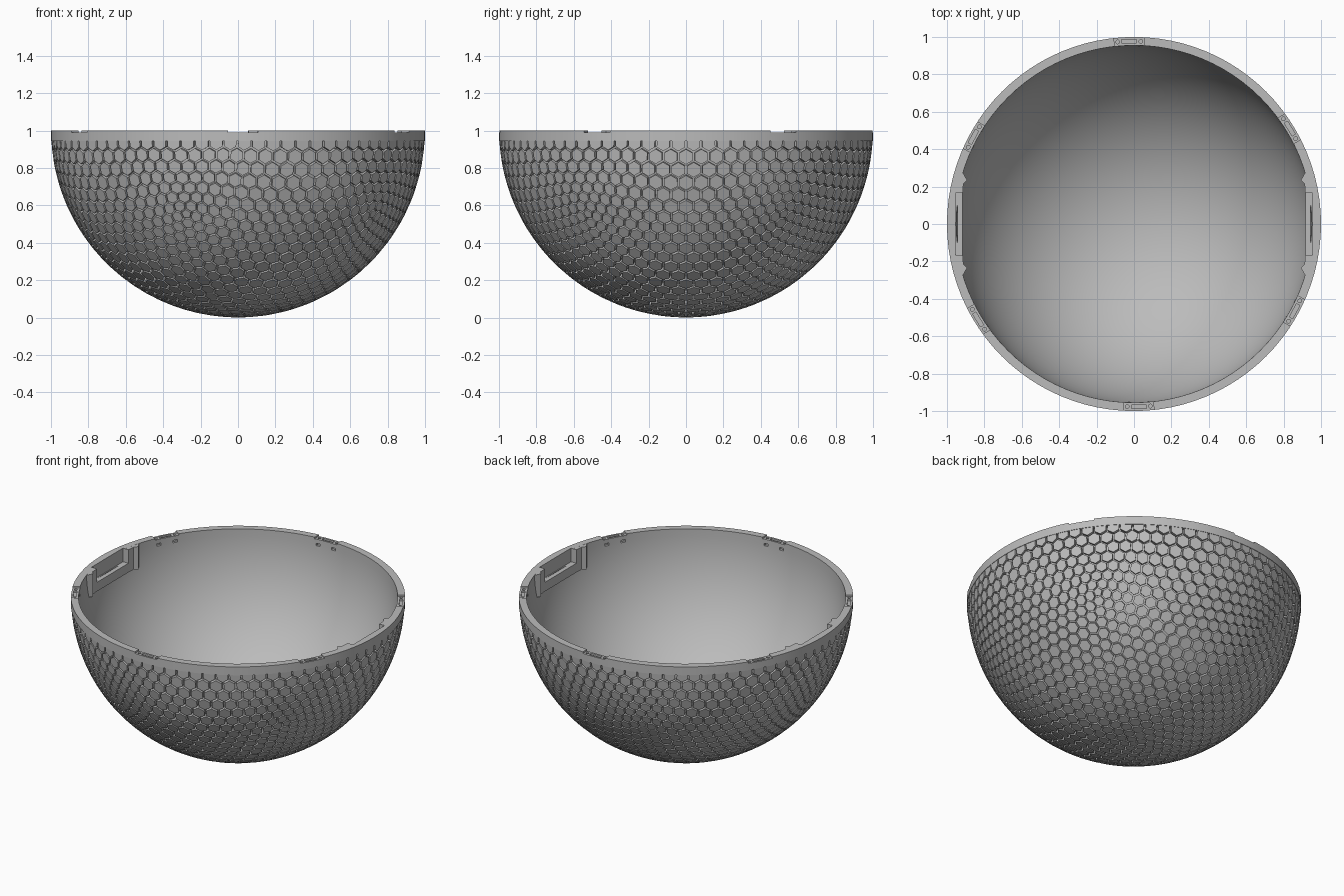
import bpy, bmesh
from math import sin, cos, pi, radians, asin
from mathutils import Matrix, Vector

if "Cube" in bpy.data.objects:
    bpy.data.objects.remove(bpy.data.objects["Cube"])

OUTER, GROOVE, INNER = 1.0, 0.974, 0.955   # radii of tiles, groove floor, cavity
RIM_Z = 0.945                              # underside of the plain rim band
CENTRE = Vector((0, 0, 1))

grey = bpy.data.materials.new("grey_plastic")
grey.use_nodes = True
grey.diffuse_color = (0.5, 0.5, 0.5, 1)
bsdf = next(n for n in grey.node_tree.nodes if n.type == 'BSDF_PRINCIPLED')
bsdf.inputs["Base Color"].default_value = grey.diffuse_color


def make_object(name, bm):
    bmesh.ops.recalc_face_normals(bm, faces=bm.faces)
    mesh = bpy.data.meshes.new(name)
    bm.to_mesh(mesh)
    bm.free()
    mesh.materials.append(grey)
    ob = bpy.data.objects.new(name, mesh)
    bpy.context.collection.objects.link(ob)
    return ob


def add_box(bm, low, high, turn=0.0):
    low, high = Vector(low), Vector(high)
    size = Matrix.Diagonal((*(high - low), 1))
    bmesh.ops.create_cube(bm, size=1, matrix=Matrix.Rotation(turn, 4, 'Z')
                          @ Matrix.Translation((low + high) / 2) @ size)


def add_prism(bm, outline, z0, z1):
    face = bm.faces.new([bm.verts.new((x, y, z0)) for x, y in outline])
    top = bmesh.ops.extrude_face_region(bm, geom=[face])["geom"]
    for v in top:
        if isinstance(v, bmesh.types.BMVert):
            v.co.z = z1


def cut(ob, cutter_bm):
    cutter = make_object("cutter", cutter_bm)
    cutter.hide_render = True
    mod = ob.modifiers.new("cut", 'BOOLEAN')
    mod.operation, mod.solver, mod.object = 'DIFFERENCE', 'EXACT', cutter
    bpy.context.view_layer.update()
    graph = bpy.context.evaluated_depsgraph_get()
    mesh = bpy.data.meshes.new_from_object(ob.evaluated_get(graph))
    ob.modifiers.clear()
    ob.data = mesh
    bpy.data.objects.remove(cutter)


# Bowl shell with the plain rim band, revolved from its section
def arc(radius, top, steps=32):
    end = asin((1 - top) / radius)
    angles = [pi / 2 + (end - pi / 2) * i / steps for i in range(steps + 1)]
    points = [(radius * cos(a), 1 - radius * sin(a)) for a in angles]
    points[0] = (0, 1 - radius)
    return points


section = arc(GROOVE, RIM_Z) + [(OUTER, RIM_Z), (OUTER, 1)] + arc(INNER, 1)[::-1]
bm = bmesh.new()
verts = [bm.verts.new((r, 0, z)) for r, z in section]
edges = [bm.edges.new(pair) for pair in zip(verts, verts[1:])]
bmesh.ops.spin(bm, geom=verts + edges, axis=(0, 0, 1), cent=(0, 0, 0),
               angle=2 * pi, steps=96, use_merge=False)
bmesh.ops.remove_doubles(bm, verts=bm.verts, dist=1e-4)
shell = make_object("bowl_shell", bm)

# Shallow notches in the rim top, and the two latch slots
notch_angles = [radians(31.5 + 60 * i) for i in range(6)]
bm = bmesh.new()
for a in notch_angles:
    add_box(bm, (0.9, -0.08, 0.99), (1.1, 0.08, 1.05), a)
for a in (0, pi):
    add_box(bm, (0.85, -0.165, 0.91), (0.955, 0.165, 1.05), a)
cut(shell, bm)

# Screw holes, key slots and small wall holes at every notch
bm = bmesh.new()
for a in notch_angles:
    add_box(bm, (0.967, -0.04, 0.978), (0.987, 0.04, 1.02), a)
    for side in (-1, 1):
        spot = Matrix.Rotation(a, 4, 'Z') @ Matrix.Translation((0.975, 0.062 * side, 0.995))
        bmesh.ops.create_cone(bm, cap_ends=True, segments=16, radius1=0.01,
                              radius2=0.01, depth=0.05, matrix=spot)
        add_box(bm, (0.92, 0.055 * side - 0.014, 0.947),
                (0.967, 0.055 * side + 0.014, 0.963), a)
cut(shell, bm)

bpy.ops.object.select_all(action='DESELECT')
shell.select_set(True)
bpy.context.view_layer.objects.active = shell
bpy.ops.object.shade_smooth_by_angle(angle=radians(30))

# Raised hexagon tiles: one shrunken cell round each point of a geodesic ball
ball = bmesh.new()
bmesh.ops.create_icosphere(ball, subdivisions=5, radius=1)
bm = bmesh.new()
for v in ball.verts:
    if v.co.z > 0.02:
        continue
    axis = v.co.normalized()
    east = axis.orthogonal().normalized()
    north = axis.cross(east)
    corners = [f.calc_center_median().normalized() for f in v.link_faces]
    corners.sort(key=lambda c: Vector((c.dot(east), c.dot(north))).angle_signed(Vector((1, 0))))
    corners = [axis.lerp(c, 0.86).normalized() for c in corners]
    top = [bm.verts.new(CENTRE + c * (OUTER - 0.001)) for c in corners]
    base = [bm.verts.new(CENTRE + c * (GROOVE - 0.004)) for c in corners]
    bm.faces.new(top)
    for i in range(len(top)):
        bm.faces.new((top[i - 1], top[i], base[i], base[i - 1]))
ball.free()
bmesh.ops.bisect_plane(bm, geom=bm.verts[:] + bm.edges[:] + bm.faces[:],
                       plane_co=(0, 0, RIM_Z + 0.001), plane_no=(0, 0, 1), clear_outer=True)
bmesh.ops.recalc_face_normals(bm, faces=bm.faces)
# Open-backed tiles: make each one face away from the ball centre
for f in bm.faces:
    if len(f.verts) > 4 and f.normal.dot(f.calc_center_median() - CENTRE) < 0:
        f.normal_flip()
make_object("hexagon_tiles", bm)

# Latch brackets inside the rim: a floor slab between two pointed end posts
for name, turn in (("left_latch_bracket", 0), ("right_latch_bracket", pi)):
    bm = bmesh.new()
    add_box(bm, (0.916, -0.17, 0.85), (0.944, 0.17, 0.91))
    for s in (-1, 1):
        post = [(0.944, 0.165), (0.916, 0.165), (0.912, 0.215),
                (0.893, 0.235), (0.915, 0.275), (0.93, 0.22)]
        add_prism(bm, [(x, y * s) for x, y in post], 0.85, 0.9995)
    bmesh.ops.rotate(bm, verts=bm.verts, cent=(0, 0, 0), matrix=Matrix.Rotation(turn, 3, 'Z'))
    make_object(name, bm)
